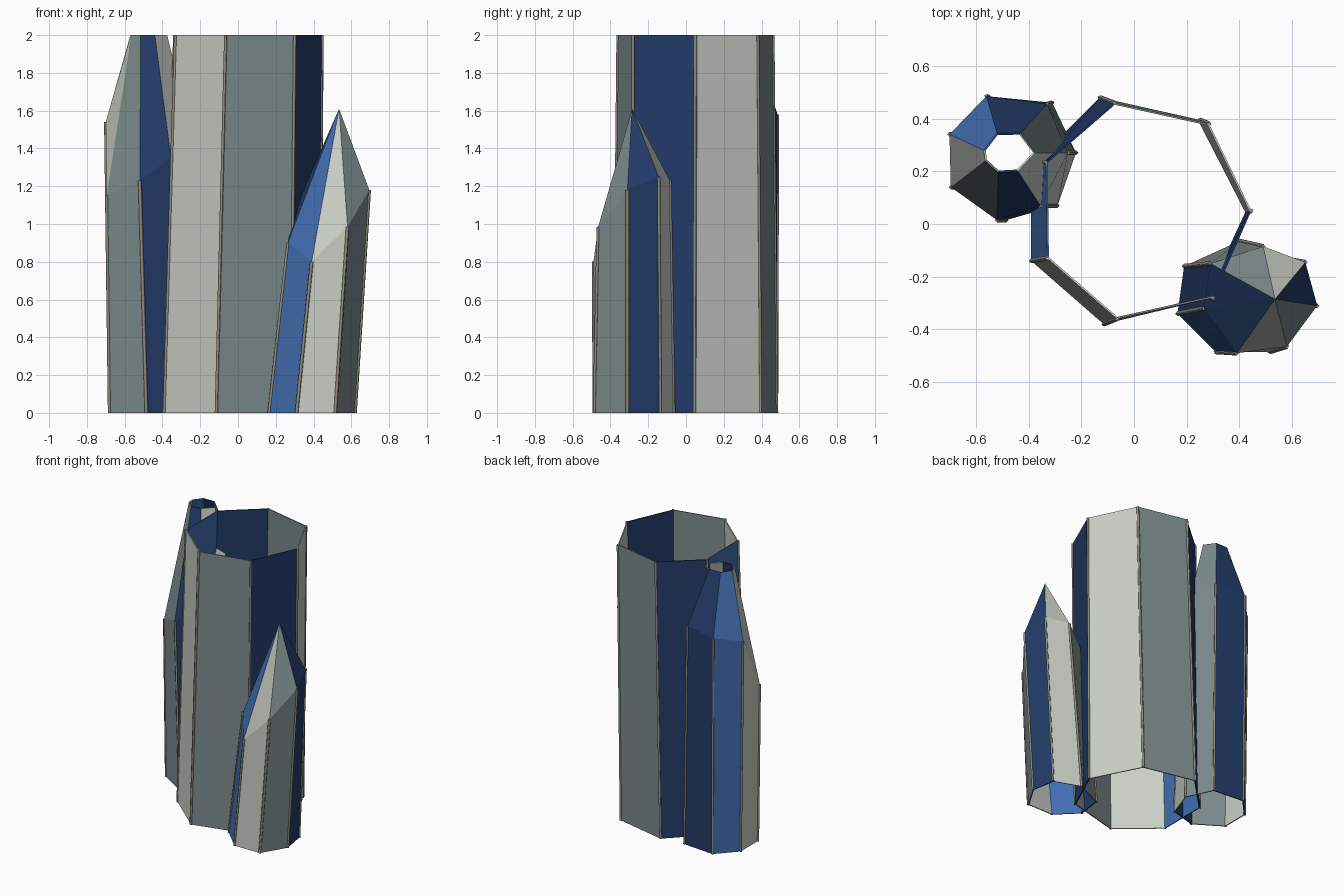
import bpy
import bmesh

if "Cube" in bpy.data.objects:
    bpy.data.objects.remove(bpy.data.objects["Cube"], do_unlink=True)


def make_material(name, rgb):
    linear = [(c / 255) ** 2.2 for c in rgb] + [1]
    mat = bpy.data.materials.new(name)
    mat.use_nodes = True
    mat.diffuse_color = linear
    shader = mat.node_tree.nodes["Principled BSDF"]
    shader.inputs["Base Color"].default_value = linear
    shader.inputs["Roughness"].default_value = 0.8
    return mat


BLUE = make_material("bright blue", (68, 110, 176))
NAVY = make_material("navy", (40, 62, 106))
SLATE = make_material("slate grey", (124, 138, 139))
LIGHT = make_material("light grey", (200, 206, 197))
RIM = make_material("warm grey rim", (145, 140, 126))
# Panel colours, clockwise seen from above
PANELS = [BLUE, NAVY, SLATE, LIGHT, NAVY, SLATE, LIGHT]


def build_crystal(name, rings):
    """Skin seven corner paths into coloured sheets with thin corner rims."""
    bm = bmesh.new()
    grid = [[bm.verts.new(p) for p in ring] for ring in rings]
    for low, high in zip(grid, grid[1:]):
        for i in range(7):
            j = (i + 1) % 7
            face = bm.faces.new((low[j], low[i], high[i], high[j]))
            face.material_index = i
    bmesh.ops.remove_doubles(bm, verts=bm.verts, dist=0.0005)
    bmesh.ops.recalc_face_normals(bm, faces=bm.faces)
    mesh = bpy.data.meshes.new(name + "_panels")
    bm.to_mesh(mesh)
    bm.free()
    for mat in PANELS:
        mesh.materials.append(mat)
    panels = bpy.data.objects.new(name + "_panels", mesh)
    bpy.context.collection.objects.link(panels)
    solid = panels.modifiers.new("sheet thickness", "SOLIDIFY")
    solid.thickness = 0.008
    solid.offset = -1

    # Corner rims
    curve = bpy.data.curves.new(name + "_rims", "CURVE")
    curve.dimensions = "3D"
    curve.bevel_depth = 0.009
    curve.bevel_resolution = 0
    curve.use_fill_caps = True
    for path in zip(*rings):
        # the rims stop at the shoulder on pointed crystals
        points = path[:2]
        spline = curve.splines.new("POLY")
        spline.points.add(len(points) - 1)
        for point, co in zip(spline.points, points):
            point.co = (*co, 1)
    curve.materials.append(RIM)
    rims = bpy.data.objects.new(name + "_rims", curve)
    bpy.context.collection.objects.link(rims)


def ring(points, z):
    return [(x, y, z) for x, y in points]


# Tall open column
build_crystal("main_column", [
    ring([(-.39, -.14), (-.39, .22), (-.13, .48), (.25, .395),
          (.43, .045), (.28, -.28), (-.115, -.38)], 0),
    ring([(-.33, -.13), (-.335, .235), (-.075, .46), (.285, .38),
          (.445, .05), (.30, -.28), (-.065, -.36)], 2),
])

# Side crystal with a truncated point
build_crystal("tall_side_crystal", [
    ring([(-.68, .34), (-.55, .48), (-.31, .46), (-.22, .27),
          (-.29, .07), (-.485, .015), (-.68, .14)], 0),
    [(-.70, .34, 1.54), (-.56, .485, 1.58), (-.33, .455, 1.6),
     (-.25, .27, 1.5), (-.355, .07, 1.35), (-.52, .015, 1.23),
     (-.695, .14, 1.15)],
    ring([(-.57, .28), (-.52, .345), (-.43, .345), (-.375, .27),
          (-.44, .2), (-.515, .195), (-.565, .24)], 2),
])

# Short leaning crystal with a full point
build_crystal("short_side_crystal", [
    ring([(.31, -.485), (.165, -.34), (.19, -.16), (.40, -.065),
          (.59, -.135), (.62, -.31), (.515, -.485)], 0),
    [(.39, -.49, .8), (.265, -.32, .9), (.29, -.15, 1.05),
     (.49, -.085, 1.23), (.65, -.145, 1.25), (.695, -.31, 1.18),
     (.58, -.465, .985)],
    ring([(.535, -.285)] * 7, 1.61),
])
